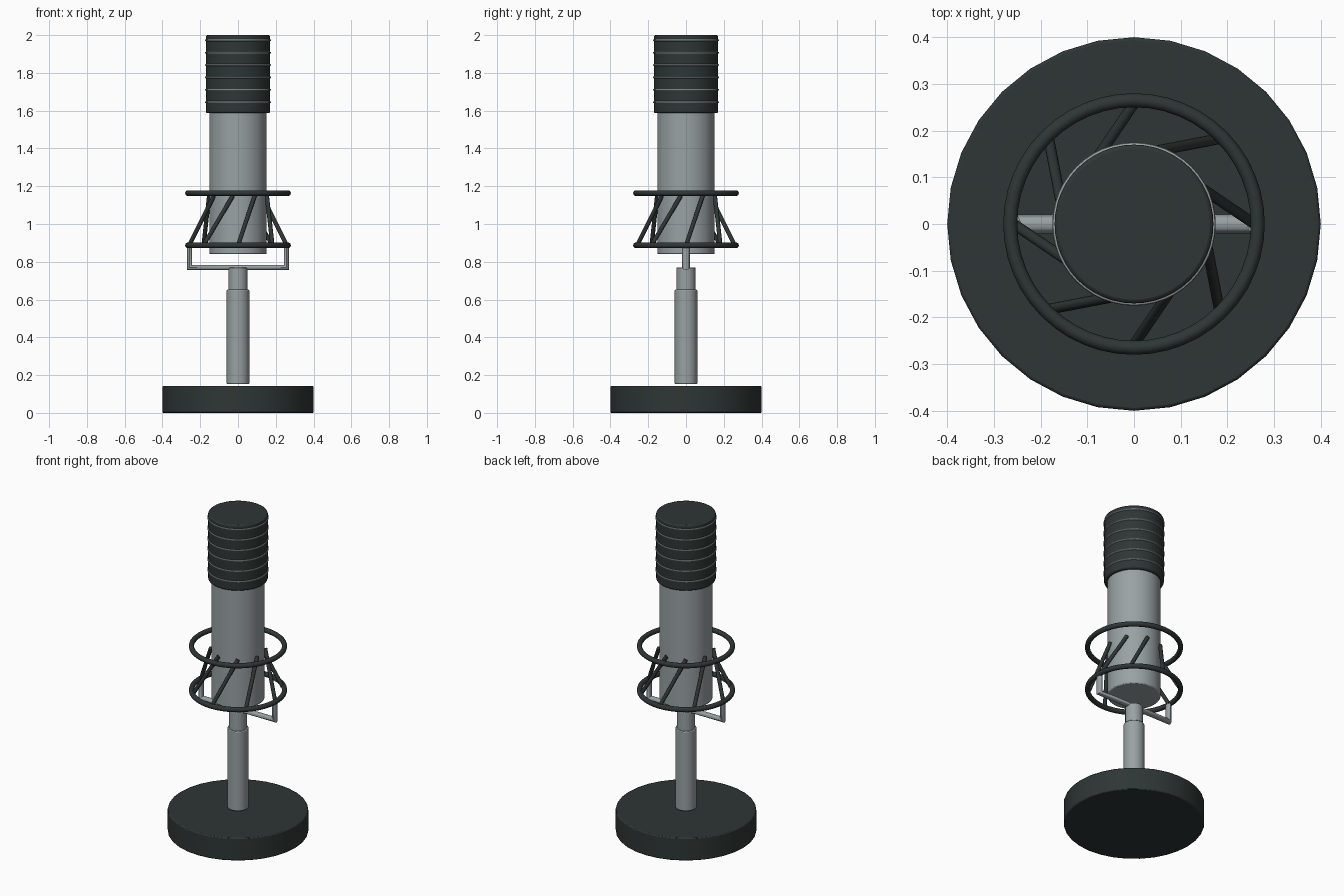
import bpy, bmesh, math
from mathutils import Vector

if "Cube" in bpy.data.objects:
    bpy.data.objects.remove(bpy.data.objects["Cube"])


def material(name, rgb):
    m = bpy.data.materials.new(name)
    m.diffuse_color = (*rgb, 1)
    m.use_nodes = True
    m.node_tree.nodes["Principled BSDF"].inputs["Base Color"].default_value = m.diffuse_color
    return m


DARK = material("dark charcoal", (0.027, 0.037, 0.035))
GREY = material("metal grey", (0.32, 0.36, 0.37))


def finish(obj, name, mat, bevel=0.0):
    obj.name = name
    obj.data.materials.append(mat)
    if bevel:
        b = obj.modifiers.new("bevel", 'BEVEL')
        b.width, b.segments = bevel, 2
        b.limit_method, b.angle_limit = 'ANGLE', math.radians(50)
    bpy.ops.object.select_all(action='DESELECT')
    obj.select_set(True)
    bpy.context.view_layer.objects.active = obj
    bpy.ops.object.shade_smooth_by_angle(angle=math.radians(40))
    return obj


def cylinder(name, r, z0, z1, mat, bevel=0.0, sides=32):
    bpy.ops.mesh.primitive_cylinder_add(vertices=sides, radius=r, depth=z1 - z0,
                                        location=(0, 0, (z0 + z1) / 2))
    return finish(bpy.context.object, name, mat, bevel)


def ring(name, major, minor, z, mat, minor_sides=12):
    bpy.ops.mesh.primitive_torus_add(major_radius=major, minor_radius=minor, location=(0, 0, z),
                                     major_segments=48, minor_segments=minor_sides)
    return finish(bpy.context.object, name, mat)


def rod(name, a, b, r, mat):
    a, b = Vector(a), Vector(b)
    bpy.ops.mesh.primitive_cylinder_add(vertices=12, radius=r, depth=(b - a).length,
                                        location=(a + b) / 2)
    obj = bpy.context.object
    obj.rotation_euler = (b - a).to_track_quat('Z', 'Y').to_euler()
    return finish(obj, name, mat)


# Stand
cylinder("base", 0.4, 0, 0.143, DARK, 0.006)
cylinder("lower_pole", 0.06, 0.153, 0.652, GREY, 0.004)
cylinder("upper_pole", 0.05, 0.645, 0.77, GREY, 0.003)

# Microphone body and grille
cylinder("body", 0.152, 0.84, 1.60, GREY, 0.006)
cylinder("grille", 0.17, 1.587, 2.0, DARK, 0.008, 48)
for i in range(6):
    ring(f"grille_ring_{i + 1}", 0.17, 0.005, 1.645 + i * 0.0655, GREY, 8)

# Shock mount: two hoops joined to the body by eight slanted struts
ring("upper_hoop", 0.265, 0.015, 1.163, DARK)
ring("lower_hoop", 0.265, 0.015, 0.887, DARK)
for i in range(8):
    a = i * math.pi / 4
    b = a + math.radians(35)
    rod(f"strut_{i + 1}", (0.258 * math.cos(a), 0.258 * math.sin(a), 0.887),
        (0.155 * math.cos(b), 0.155 * math.sin(b), 1.15), 0.0115, DARK)

# U-shaped bracket: an oval section swept along a mitred path
path = [((-0.256, 0.88), (1, 0)), ((-0.256, 0.77), (1, 1)),
        ((0.256, 0.77), (-1, 1)), ((0.256, 0.88), (-1, 0))]
bm = bmesh.new()
loops = []
for (x, z), (nx, nz) in path:
    loop = []
    for k in range(12):
        t = k * math.tau / 12
        d = 0.0135 * math.cos(t)
        loop.append(bm.verts.new((x + nx * d, 0.02 * math.sin(t), z + nz * d)))
    loops.append(loop)
for p, q in zip(loops, loops[1:]):
    for k in range(12):
        bm.faces.new((p[k], p[(k + 1) % 12], q[(k + 1) % 12], q[k]))
bm.faces.new(loops[0])
bm.faces.new(loops[-1])
bmesh.ops.recalc_face_normals(bm, faces=bm.faces)
mesh = bpy.data.meshes.new("bracket")
bm.to_mesh(mesh)
bm.free()
bracket = bpy.data.objects.new("bracket", mesh)
bpy.context.collection.objects.link(bracket)
finish(bracket, "bracket", GREY)
